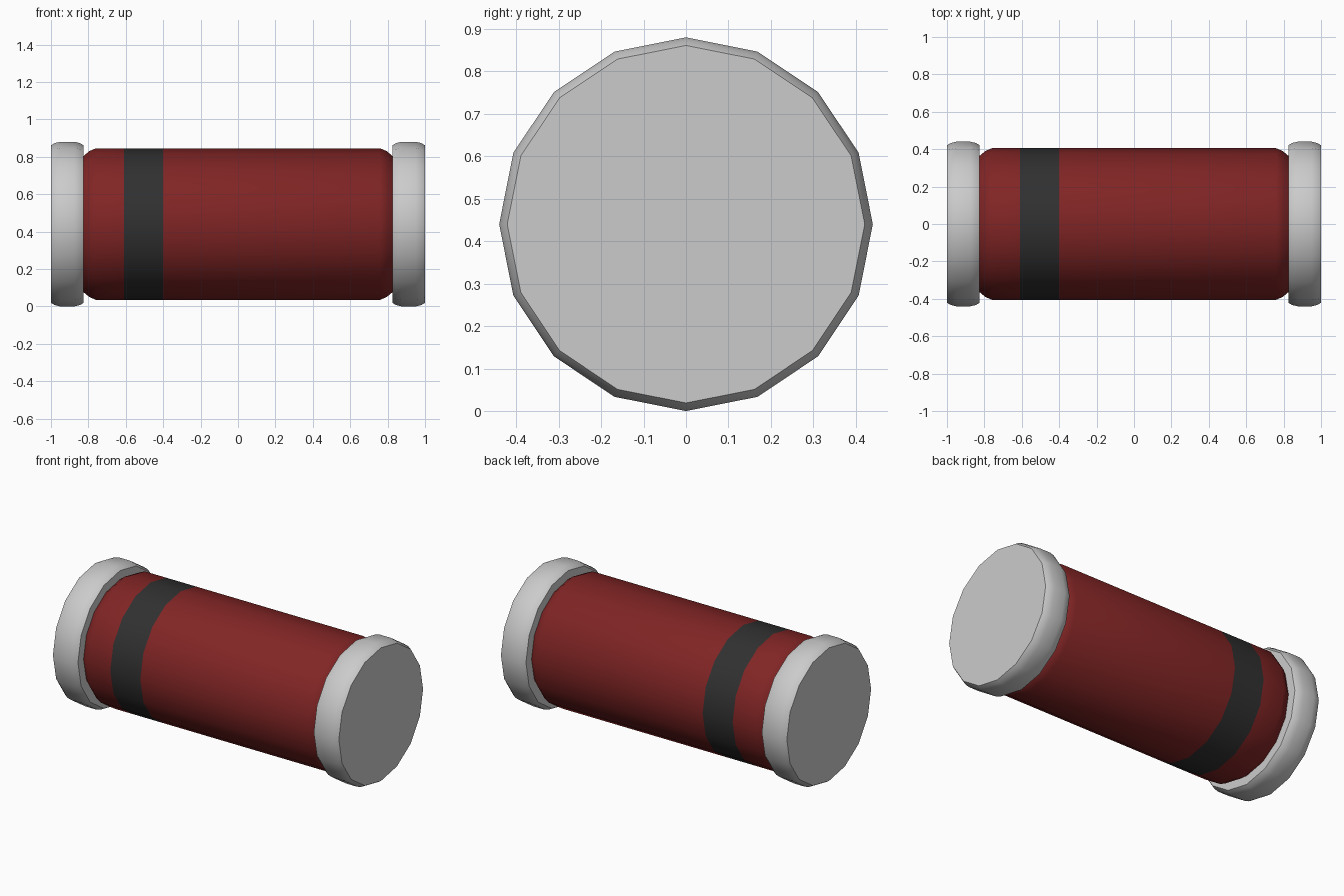
import bpy, bmesh, math

if "Cube" in bpy.data.objects:
    bpy.data.objects.remove(bpy.data.objects["Cube"])

SIDES, AXIS_Z = 16, 0.44


def material(name, rgb):
    m = bpy.data.materials.new(name)
    m.diffuse_color = (*rgb, 1)
    m.use_nodes = True
    m.node_tree.nodes["Principled BSDF"].inputs["Base Color"].default_value = m.diffuse_color
    return m


red = material("dark_red", (0.22, 0.018, 0.018))
black = material("charcoal", (0.03, 0.03, 0.03))
metal = material("light_metal", (0.6, 0.6, 0.6))


def lathe(name, profile, mats, rule=None):
    """Spin (x, radius) points around the x axis and close both ends."""
    bm = bmesh.new()
    rings = []
    for x, r in profile:
        angles = [2 * math.pi * i / SIDES for i in range(SIDES)]
        rings.append([bm.verts.new((x, r * math.sin(a), AXIS_Z + r * math.cos(a)))
                      for a in angles])
    for a, b in zip(rings, rings[1:]):
        for i in range(SIDES):
            j = (i + 1) % SIDES
            bm.faces.new((a[i], a[j], b[j], b[i]))
    bm.faces.new(rings[0])
    bm.faces.new(rings[-1])
    bmesh.ops.recalc_face_normals(bm, faces=bm.faces)
    if rule:
        for f in bm.faces:
            f.material_index = rule(f.calc_center_median())
    mesh = bpy.data.meshes.new(name)
    bm.to_mesh(mesh)
    bm.free()
    for m in mats:
        mesh.materials.append(m)
    ob = bpy.data.objects.new(name, mesh)
    bpy.context.collection.objects.link(ob)
    bpy.ops.object.select_all(action='DESELECT')
    ob.select_set(True)
    bpy.context.view_layer.objects.active = ob
    bpy.ops.object.shade_smooth_by_angle(angle=math.radians(40))
    return ob


# Cylindrical body with rounded shoulders and one dark stripe
shoulder = [(0.825, 0.365), (0.795, 0.39), (0.76, 0.405)]
body = ([(-x, r) for x, r in shoulder] + [(-0.61, 0.405), (-0.40, 0.405)]
        + shoulder[::-1])
lathe("striped_body", body, [red, black], lambda c: int(-0.61 < c.x < -0.40))

# Metal end caps, mirrored left and right
cap = [(0.825, 0.421), (0.845, 0.433), (0.875, 0.44), (0.95, 0.44),
       (0.98, 0.433), (1.0, 0.421)]
for name, side in (("left_end_cap", -1), ("right_end_cap", 1)):
    lathe(name, [(side * x, r) for x, r in cap], [metal])
